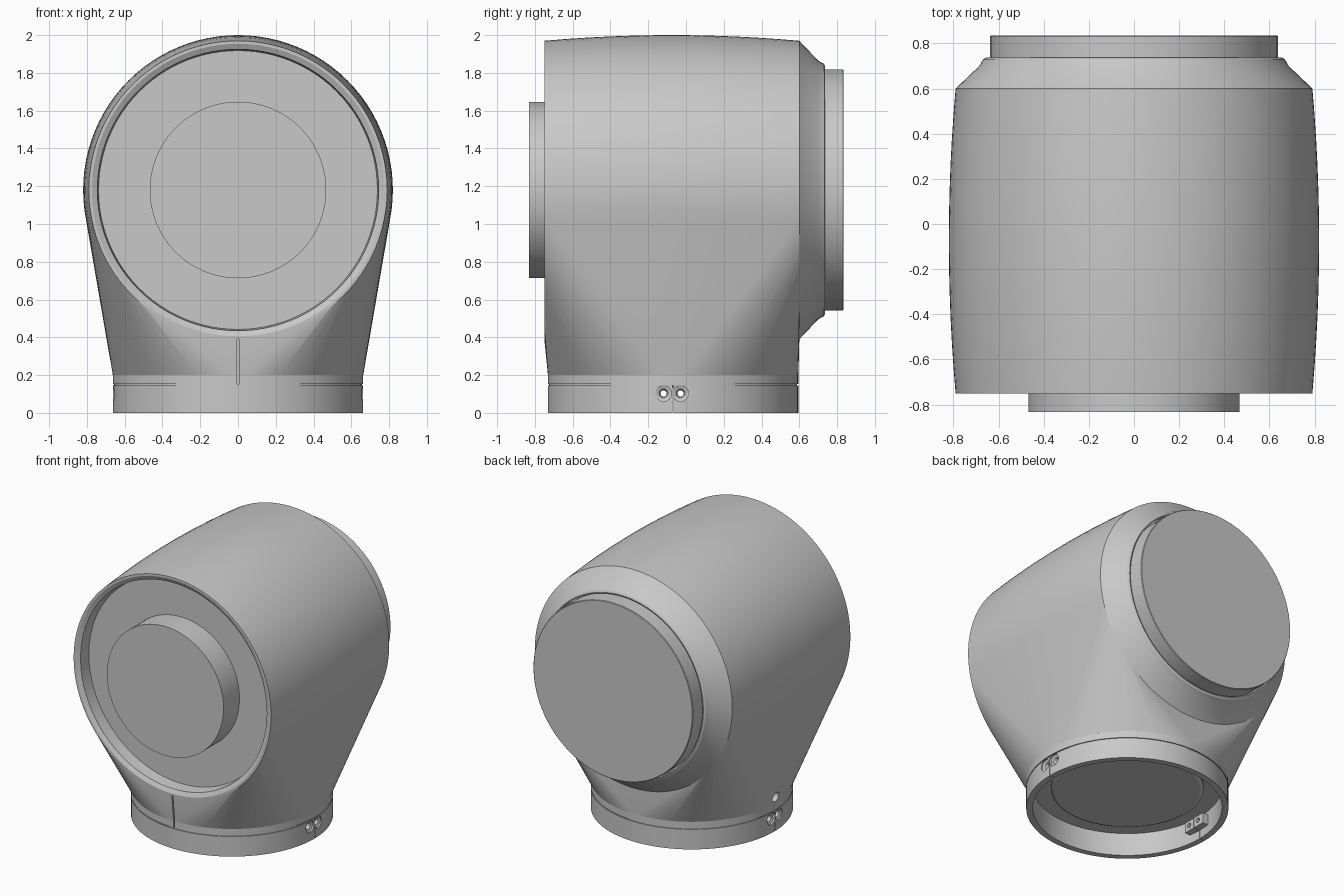
import bpy, bmesh, math
from mathutils import Matrix, Vector

cube = bpy.data.objects.get("Cube")
if cube:
    bpy.data.objects.remove(cube, do_unlink=True)

AXIS_Z = 1.18      # height of the barrel axis
COLLAR_Y = -0.068  # centre of the round foot
SEGS = 96

grey = bpy.data.materials.new("plain grey")
grey.use_nodes = True
colour = (0.58, 0.58, 0.58, 1)
grey.diffuse_color = colour
grey.node_tree.nodes["Principled BSDF"].inputs["Base Color"].default_value = colour

ALONG_X = Matrix.Rotation(math.pi / 2, 4, 'Y')
ALONG_Y = Matrix.Rotation(-math.pi / 2, 4, 'X')
ALONG_Z = Matrix.Identity(4)


def finish(bm, name):
    bmesh.ops.recalc_face_normals(bm, faces=bm.faces[:])
    mesh = bpy.data.meshes.new(name)
    bm.to_mesh(mesh)
    bm.free()
    mesh.materials.append(grey)
    obj = bpy.data.objects.new(name, mesh)
    bpy.context.collection.objects.link(obj)
    return obj


def lathe(name, profile, turn, centre, segs=SEGS):
    """Spin (radius, height) points round an axis."""
    bm = bmesh.new()
    verts = [bm.verts.new((r, 0, h)) for r, h in profile]
    edges = [bm.edges.new(pair) for pair in zip(verts, verts[1:])]
    bmesh.ops.spin(bm, geom=verts + edges, cent=(0, 0, 0), axis=(0, 0, 1),
                   angle=2 * math.pi, steps=segs, use_duplicate=False)
    bmesh.ops.remove_doubles(bm, verts=bm.verts[:], dist=1e-4)
    bm.transform(Matrix.Translation(centre) @ turn)
    return finish(bm, name)


def box(name, size, centre):
    bm = bmesh.new()
    bmesh.ops.create_cube(bm, size=1)
    bm.transform(Matrix.Translation(centre) @ Matrix.Diagonal((*size, 1)))
    return finish(bm, name)


def cut(obj, cutters):
    bpy.context.view_layer.objects.active = obj
    for cutter in cutters:
        mod = obj.modifiers.new("cut", 'BOOLEAN')
        mod.operation = 'DIFFERENCE'
        mod.solver = 'EXACT'
        mod.object = cutter
        bpy.ops.object.modifier_apply(modifier=mod.name)


def smooth(obj, degrees=25):
    bpy.ops.object.select_all(action='DESELECT')
    obj.select_set(True)
    bpy.context.view_layer.objects.active = obj
    bpy.ops.object.shade_smooth_by_angle(angle=math.radians(degrees))


# Body: bulged barrel stretched down onto the round neck
bm = bmesh.new()
RINGS = 12
for j in range(RINGS + 1):
    t = 2 * j / RINGS - 1
    y, r = -0.075 + 0.675 * t, 0.82 - 0.03 * t * t
    for i in range(SEGS):
        a = 2 * math.pi * i / SEGS
        bm.verts.new((r * math.sin(a), y, AXIS_Z + r * math.cos(a)))
for i in range(SEGS):
    a = 2 * math.pi * i / SEGS
    bm.verts.new((0.663 * math.sin(a), COLLAR_Y + 0.663 * math.cos(a), 0.2))
hull = bmesh.ops.convex_hull(bm, input=bm.verts[:])
loose = {g for g in hull["geom_interior"] if isinstance(g, bmesh.types.BMVert)}
bmesh.ops.delete(bm, geom=list(loose), context='VERTS')
bmesh.ops.dissolve_limit(bm, angle_limit=0.002, verts=bm.verts[:], edges=bm.edges[:])
body = finish(bm, "body")

# Neck with the plate closing the foot
neck = lathe("neck", [(0, .135), (.48, .135), (.5, .145), (.5, .165), (.62, .165),
                      (.62, .145), (.656, .145), (.656, .152), (.663, .152),
                      (.663, .201), (0, .201)], ALONG_Z, (0, COLLAR_Y, 0))

# Clamp collar
collar = lathe("clamp_collar", [(.62, 0), (.663, 0), (.663, .145), (.62, .145), (.62, 0)],
               ALONG_Z, (0, COLLAR_Y, 0))
lugs = [box(f"clamp_lug_{side}", (.06, .18, .075), (s * .6, COLLAR_Y, .1))
        for side, s in (("left", 1), ("right", -1))]

# Back shoulder and back disc
back = lathe("back_shoulder_and_disc",
             [(0, .58), (.785, .58), (.79, .6), (.685, .7), (.668, .73), (.655, .737),
              (.647, .735), (.647, .7), (.638, .7), (.638, .831), (.634, .835), (0, .835)],
             ALONG_Y, (0, 0, AXIS_Z))

# Front disc standing in the recess
front = lathe("front_disc", [(0, -.6), (.467, -.6), (.467, -.832), (0, -.832)],
              ALONG_Y, (0, 0, AXIS_Z))

# Cutters: front recess, front slot, side hole, screw holes, collar split
recess = lathe("recess_cutter", [(0, -.8), (.79, -.8), (.774, -.75), (.745, -.735),
                                 (.738, -.65), (0, -.65)], ALONG_Y, (0, 0, AXIS_Z))
slot = box("slot_cutter", (.01, .06, .24), (0, -.73, .272))
side_hole = lathe("side_hole_cutter", [(0, -.8), (.035, -.8), (.035, -.62), (0, -.62)],
                  ALONG_X, (0, COLLAR_Y, .25), 24)
half = [(.016, .6), (.016, .62), (.024, .643), (.042, .65), (.042, .75), (0, .75)]
bolt = [(r, -h) for r, h in reversed(half)] + half
screws = [lathe("screw_cutter", bolt, ALONG_X, (0, COLLAR_Y - .006 + s * .045, .103), 24)
          for s in (-1, 1)]
split = box("split_cutter", (1.6, .005, .2), (0, COLLAR_Y, .06))

cut(body, [recess, slot, side_hole])
cut(neck, [slot])
for part in [collar, *lugs]:
    cut(part, [*screws, split])
for cutter in [recess, slot, side_hole, split, *screws]:
    bpy.data.objects.remove(cutter, do_unlink=True)

for part in [body, neck, collar, back, front, *lugs]:
    smooth(part)
